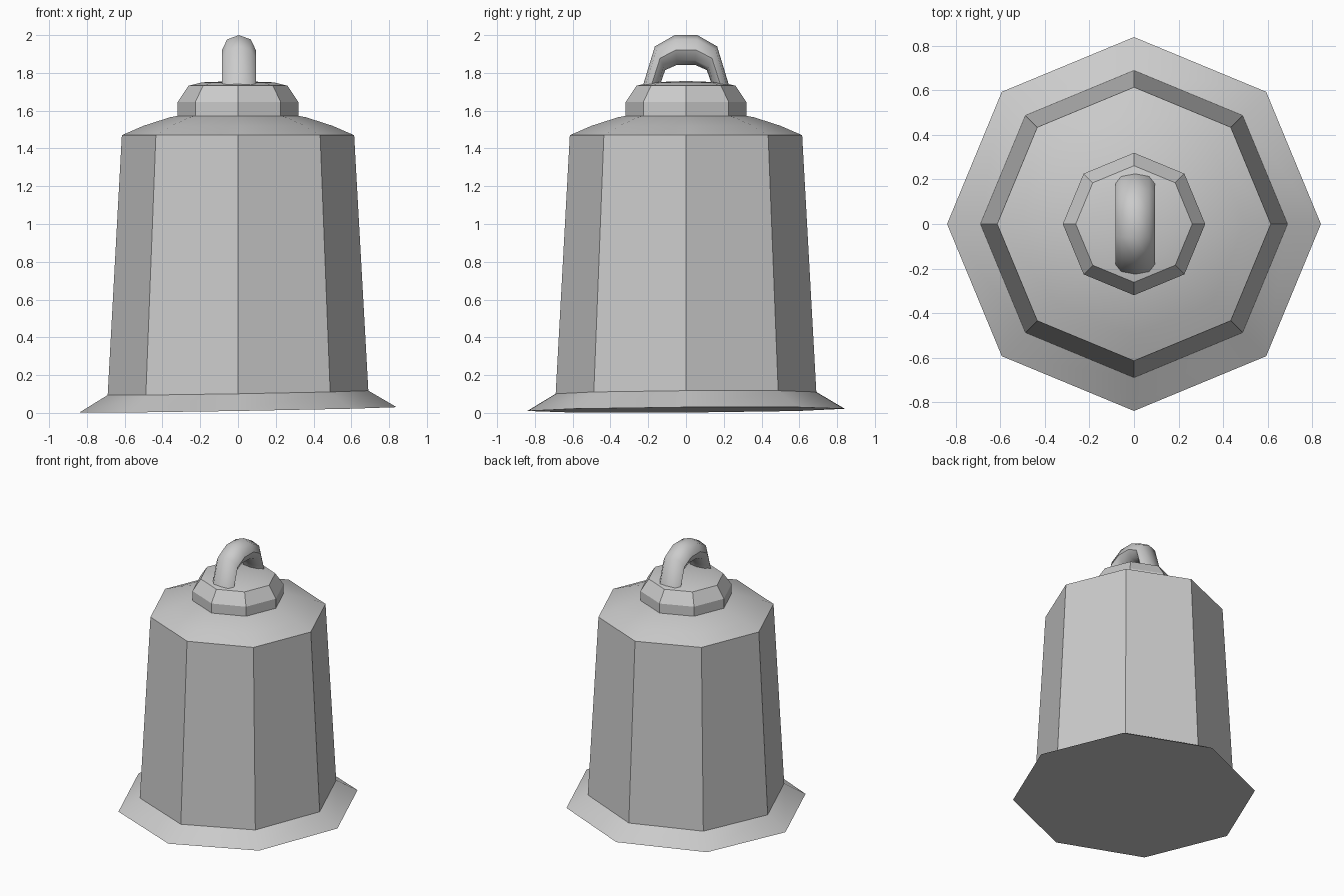
import bpy, bmesh, math

if "Cube" in bpy.data.objects:
    bpy.data.objects.remove(bpy.data.objects["Cube"])


def finish(bm, name, angle):
    bmesh.ops.recalc_face_normals(bm, faces=bm.faces)
    mesh = bpy.data.meshes.new(name)
    bm.to_mesh(mesh)
    bm.free()
    ob = bpy.data.objects.new(name, mesh)
    bpy.context.collection.objects.link(ob)
    bpy.ops.object.select_all(action='DESELECT')
    ob.select_set(True)
    bpy.context.view_layer.objects.active = ob
    bpy.ops.object.shade_smooth_by_angle(angle=math.radians(angle))
    return ob


def bridge(bm, rings):
    for a, b in zip(rings, rings[1:]):
        n = len(a)
        for i in range(n):
            j = (i + 1) % n
            bm.faces.new((a[i], a[j], b[j], b[i]))


def lathe(name, profile, apex, tilted=0, sides=8, angle=30):
    """Spin (radius, z) points; the first `tilted` rings lean slightly."""
    bm = bmesh.new()
    rings = []
    for k, (r, z) in enumerate(profile):
        ring = []
        for i in range(sides):
            a = math.tau * i / sides
            x, y = r * math.cos(a), r * math.sin(a)
            lean = 0.016 + 0.017 * x + 0.007 * y if k < tilted else 0
            ring.append(bm.verts.new((x, y, z + lean)))
        rings.append(ring)
    bridge(bm, rings)
    bm.faces.new(rings[0][::-1])
    top = bm.verts.new((0, 0, apex))
    for i in range(sides):
        bm.faces.new((rings[-1][i], rings[-1][(i + 1) % sides], top))
    return finish(bm, name, angle)


# Bell body: tilted flared rim, tapered wall, domed shoulder
lathe("bell_body", [(0.84, 0.0), (0.69, 0.09), (0.615, 1.47), (0.50, 1.52),
                    (0.36, 1.565), (0.2, 1.595)], 1.60, tilted=2)

# Crown: stepped cap with a shallow domed top
lathe("crown", [(0.32, 1.57), (0.32, 1.645), (0.262, 1.732), (0.19, 1.75)], 1.757)

# Hanging loop: eight-sided tube between outer and inner arch lines
outer = [(0.235, 1.71), (0.165, 1.94), (0.06, 2.0)]
inner = [(0.147, 1.71), (0.11, 1.815), (0.047, 1.843)]
half = list(zip(outer, inner))
arch = half + [((-o[0], o[1]), (-n[0], n[1])) for o, n in reversed(half)]
bm = bmesh.new()
rings = []
for (oy, oz), (iy, iz) in arch:
    ring = []
    for i in range(8):
        a = math.tau * i / 8
        t = (1 + math.cos(a)) / 2
        ring.append(bm.verts.new((0.005 + 0.089 * math.sin(a),
                                  iy + (oy - iy) * t, iz + (oz - iz) * t)))
    rings.append(ring)
bridge(bm, rings)
bm.faces.new(rings[0])
bm.faces.new(rings[-1])
finish(bm, "hanging_loop", 46)
